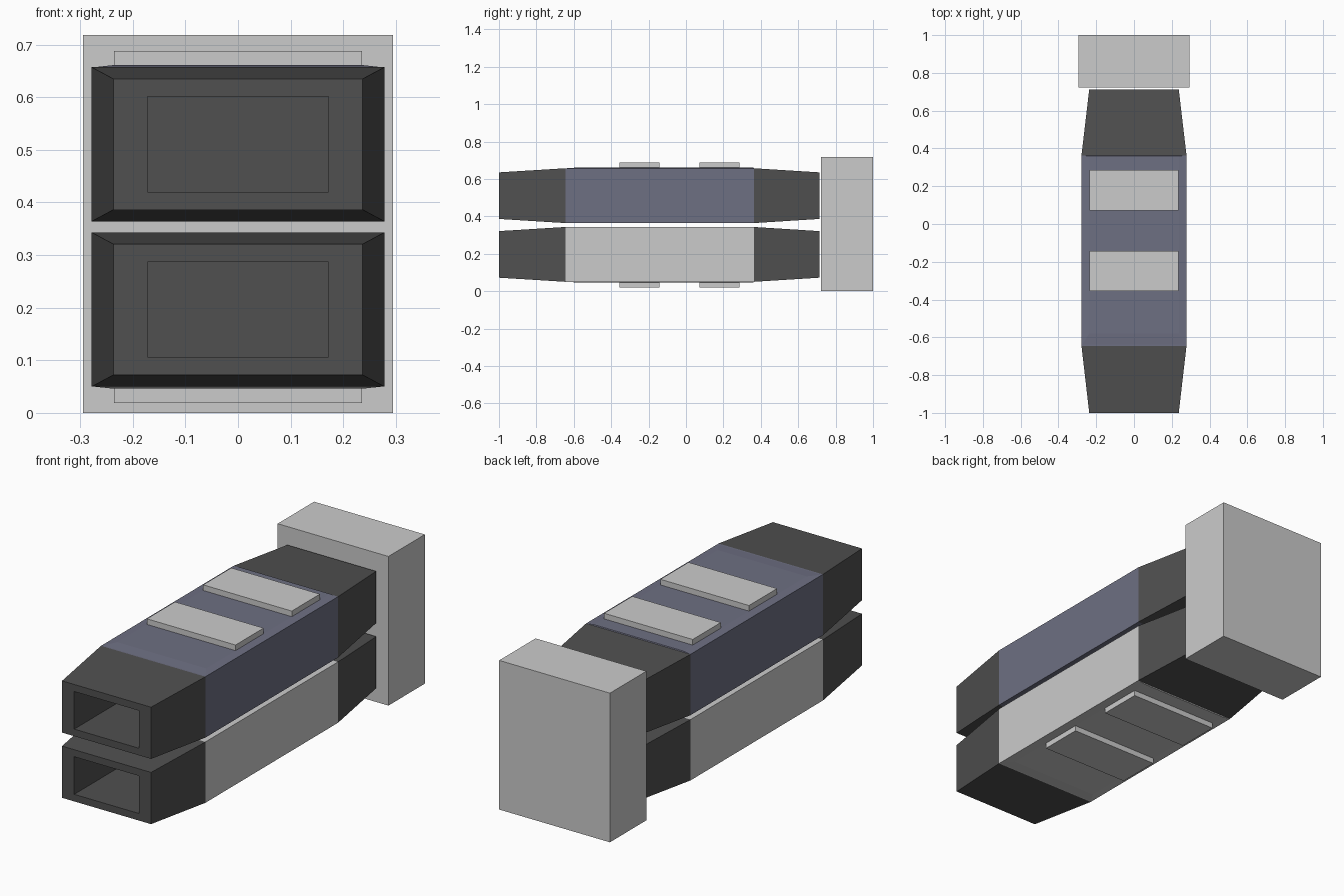
import bpy, bmesh

if "Cube" in bpy.data.objects:
    bpy.data.objects.remove(bpy.data.objects["Cube"])

MIRROR_Z = 0.707  # z sum of the upper and lower barrels


def material(name, rgb):
    m = bpy.data.materials.new(name)
    m.diffuse_color = (*rgb, 1)
    m.use_nodes = True
    m.node_tree.nodes["Principled BSDF"].inputs["Base Color"].default_value = m.diffuse_color
    return m


dark = material("dark_metal", (0.08, 0.08, 0.08))
violet = material("violet_panel", (0.155, 0.16, 0.225))


def finish(name, bm, mats=()):
    bmesh.ops.recalc_face_normals(bm, faces=bm.faces)
    me = bpy.data.meshes.new(name)
    bm.to_mesh(me)
    bm.free()
    for m in mats:
        me.materials.append(m)
    ob = bpy.data.objects.new(name, me)
    bpy.context.collection.objects.link(ob)
    return ob


def loft(bm, rings, flip):
    """Rectangular rings (y, half width, z0, z1) joined and capped; returns bands."""
    loops = []
    for y, w, z0, z1 in rings:
        if flip:
            z0, z1 = MIRROR_Z - z1, MIRROR_Z - z0
        loops.append([bm.verts.new((x, y, z)) for x, z in
                      ((-w, z0), (w, z0), (w, z1), (-w, z1))])
    bands = []
    for a, b in zip(loops, loops[1:]):
        bands.append([bm.faces.new((a[i], a[(i + 1) % 4], b[(i + 1) % 4], b[i]))
                      for i in range(4)])
    bm.faces.new(loops[0])
    bm.faces.new(loops[-1])
    return bands


def box(name, x, y0, y1, z0, z1, flip=False, mats=()):
    bm = bmesh.new()
    loft(bm, [(y0, x, z0, z1), (y1, x, z0, z1)], flip)
    return finish(name, bm, mats)


for side, flip, centre in (("upper", False, violet), ("lower", True, None)):
    # barrel: bore, rim, tapered nose, straight middle, tapered tail
    bm = bmesh.new()
    bands = loft(bm, [
        (-0.645, 0.172, 0.42, 0.601),
        (-1.0, 0.172, 0.42, 0.601),
        (-1.0, 0.237, 0.386, 0.635),
        (-0.645, 0.278, 0.364, 0.657),
        (0.363, 0.278, 0.364, 0.657),
        (0.713, 0.237, 0.386, 0.635)], flip)
    for f in bands[3]:
        f.material_index = 1
    finish(side + "_barrel", bm, (dark, centre))

    # thin raised skin on the outer face
    bm = bmesh.new()
    z0, z1 = 0.6565, 0.661
    if flip:
        z0, z1 = MIRROR_Z - z0, MIRROR_Z - z1
    lo = [bm.verts.new((x, y, z0)) for x, y in
          ((-0.278, -0.645), (0.278, -0.645), (0.278, 0.363), (-0.278, 0.363))]
    hi = [bm.verts.new((x, y, z1)) for x, y in
          ((-0.237, -0.58), (0.237, -0.58), (0.237, 0.36), (-0.237, 0.36))]
    for i in range(4):
        j = (i + 1) % 4
        bm.faces.new((lo[i], lo[j], hi[j], hi[i]))
    bm.faces.new(hi)
    bm.faces.new(lo)
    finish(side + "_skin", bm, (centre,) if centre else ())

    # two flat pads on the outer face
    for n, y in enumerate((-0.356, 0.072)):
        box(f"{side}_pad_{n + 1}", 0.236, y, y + 0.214, 0.655, 0.688, flip)

# rear mounting block
box("rear_block", 0.295, 0.723, 1.0, 0.0, 0.718)
